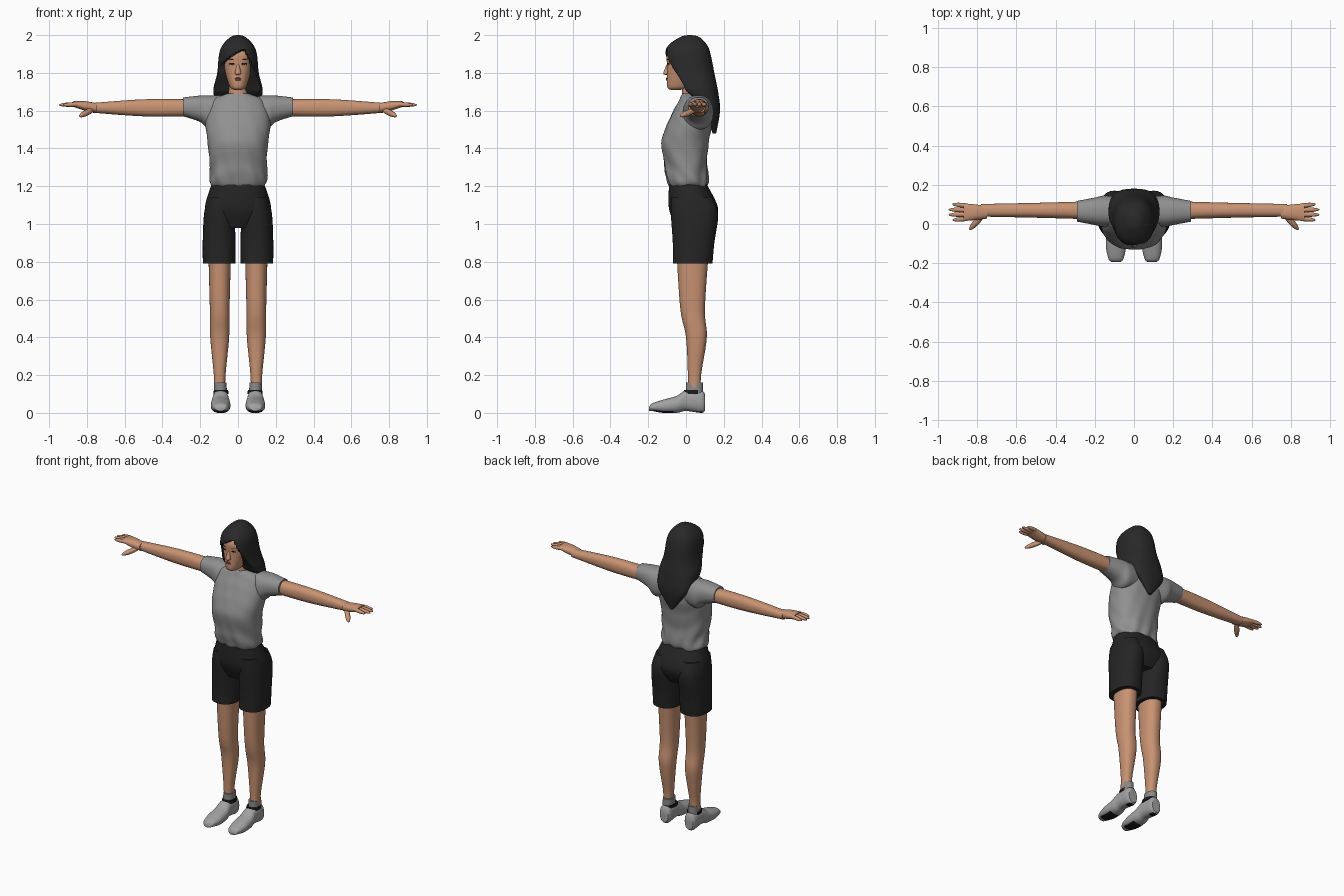
import bpy, bmesh
from math import sin, cos, pi, radians, copysign
from mathutils import Vector

cube = bpy.data.objects.get("Cube")
if cube:
    bpy.data.objects.remove(cube)


def material(name, red, green, blue):
    mat = bpy.data.materials.new(name)
    mat.use_nodes = True
    colour = (red, green, blue, 1)
    mat.diffuse_color = colour
    mat.node_tree.nodes["Principled BSDF"].inputs["Base Color"].default_value = colour
    return mat


def grey(name, value):
    return material(name, value, value, value)


SKIN = material("skin", .58, .29, .17)
LIPS = material("lips", .33, .1, .08)
HAIR = grey("black hair", .022)
SHIRT = grey("grey shirt", .28)
SHORTS = grey("black shorts", .018)
SHOE = grey("light grey shoe", .36)
SOCK = grey("grey sock", .25)
DARK = grey("dark trim", .01)
WHITE = grey("eye white", .5)


def finish(bm, name, mats, mirror):
    """Turn a bmesh into a smooth object, mirrored across x when asked."""
    mesh = bpy.data.meshes.new(name)
    bm.to_mesh(mesh)
    bm.free()
    for mat in mats:
        mesh.materials.append(mat)
    mesh.shade_smooth()
    mesh.set_sharp_from_angle(angle=radians(50))
    part = bpy.data.objects.new(name, mesh)
    bpy.context.collection.objects.link(part)
    if mirror:
        part.modifiers.new("mirror", 'MIRROR')
    return part


def blend(before, start, end, after, t):
    """Catmull-Rom step between two rings."""
    result = []
    for p, q, r, s in zip(before, start, end, after):
        leave, arrive = (r - p) / 2, (s - q) / 2
        ease = t * t * (3 - 2 * t)
        result.append(q + (r - q) * ease + t * (1 - t) * (leave * (1 - t) - arrive * t))
    return result


def rounded(angle_part):
    """Push a circle coordinate slightly outwards towards a square."""
    return copysign(abs(angle_part) ** .87, angle_part)


def loft(name, axis, centre, rings, mats, mirror=False, warp=None, paint=None, segments=64, steps=8):
    """Skin over rings: place on the axis, half width about the centre, low and high bound."""
    padded = [rings[0], *rings, rings[-1]]
    smooth = [blend(*padded[i:i + 4], k / steps) for i in range(len(rings) - 1) for k in range(steps)]
    smooth.append(rings[-1])
    bm = bmesh.new()
    loops = []
    for place, half, low, high in smooth:
        loop = []
        for k in range(segments):
            angle = 2 * pi * k / segments
            across = centre + half * rounded(cos(angle))
            along = (low + high) / 2 + (high - low) / 2 * rounded(sin(angle))
            spot = {'x': (place, across, along), 'y': (across, place, along), 'z': (across, along, place)}[axis]
            loop.append(bm.verts.new(warp(Vector(spot)) if warp else spot))
        loops.append(loop)
    for lower, upper in zip(loops, loops[1:]):
        for k in range(segments):
            bm.faces.new((lower[k - 1], lower[k], upper[k], upper[k - 1]))
    bm.faces.new(loops[0])
    bm.faces.new(loops[-1])
    bmesh.ops.recalc_face_normals(bm, faces=bm.faces)
    if paint:
        for face in bm.faces:
            face.material_index = paint(face)
    return finish(bm, name, mats, mirror)


def ellipsoid(name, spot, direction, size, mat, mirror=False):
    """Ball of the given half sizes whose last axis points along the direction."""
    bm = bmesh.new()
    bmesh.ops.create_uvsphere(bm, u_segments=16, v_segments=12, radius=1)
    turn = direction.to_track_quat('Z', 'Y')
    for vert in bm.verts:
        vert.co = spot + turn @ (vert.co * Vector(size))
    return finish(bm, name, [mat], mirror)


def finger(name, start, end, radius):
    start, end = Vector(start), Vector(end)
    reach = end - start
    ellipsoid(name, (start + end) / 2, reach, (radius, radius, reach.length / 2), SKIN, True)


def fade(start, end, value):
    """Smooth step from nought at start to one at end."""
    t = min(max((value - start) / (end - start), 0), 1)
    return t * t * (3 - 2 * t)


# Legs, socks and shoes
loft("legs", 'z', .097, [(.1, .03, .01, .08), (.2, .031, .01, .08), (.4, .05, 0, .11), (.55, .052, -.03, .1),
                         (.85, .06, -.05, .12)], [SKIN], True)
loft("socks", 'z', .093, [(.08, .036, 0, .09), (.16, .032, 0, .09)], [SOCK], True)
loft("shoe_collars", 'z', .09, [(.1, .04, -.02, .09), (.12, .038, -.01, .09)], [DARK], True)


def sole_patches(face):
    middle = face.calc_center_median()
    downwards = face.normal.z < -.8
    return int(downwards and (-.17 < middle.y < -.07 or middle.y > .05))


loft("shoes", 'y', .092, [(-.195, .02, .01, .03), (-.18, .037, .01, .05), (-.12, .051, 0, .07), (-.05, .05, 0, .09),
                          (0, .043, .01, .12), (.08, .04, 0, .12), (.1, .03, .01, .1)],
     [SHOE, DARK], True, paint=sole_patches)

# Shorts: hips and two legs
loft("shorts_hips", 'z', 0, [(.98, .13, -.05, .13), (1.08, .175, -.09, .17), (1.21, .14, -.09, .11)], [SHORTS])
loft("shorts_legs", 'z', .1, [(.79, .086, -.07, .14), (.9, .087, -.07, .15), (1.05, .08, -.08, .17),
                              (1.14, .06, -.08, .14)], [SHORTS], True)


# Shirt with soft folds gathered at the hem
def folds(vert):
    depth = .001 + .004 * fade(1.4, 1.2, vert.z)
    wave = sin(75 * vert.x + 22 * vert.z) + sin(60 * vert.y + 50 * vert.z)
    outwards = Vector((vert.x, vert.y, 0)).normalized()
    return vert + outwards * depth * wave


loft("shirt_body", 'z', 0, [(1.19, .13, -.08, .1), (1.22, .15, -.1, .12), (1.3, .15, -.11, .11),
                            (1.43, .16, -.13, .12), (1.55, .17, -.09, .14), (1.65, .14, -.04, .13),
                            (1.69, .06, -.02, .08)], [SHIRT], warp=folds)
loft("sleeves", 'x', .065, [(.07, .07, 1.52, 1.68), (.15, .08, 1.5, 1.68), (.2, .07, 1.54, 1.68),
                            (.29, .053, 1.57, 1.67)], [SHIRT], True)

# Arms, hands, fingers and thumbs
loft("arms", 'x', .07, [(.25, .045, 1.57, 1.66), (.5, .038, 1.57, 1.66), (.78, .032, 1.59, 1.64)], [SKIN], True)
loft("palms", 'x', .06, [(.75, .032, 1.59, 1.64), (.81, .04, 1.6, 1.65), (.87, .045, 1.62, 1.65)], [SKIN], True)
for i, label in enumerate(("index", "middle", "ring", "little")):
    tip = .95 - .01 * (i - 1.5) ** 2
    finger(label + "_fingers", (.82, .03 + .02 * i, 1.635), (tip, .02 + .027 * i, 1.63), .012)
finger("thumbs", (.76, .06, 1.61), (.84, -.03, 1.57), .016)

# Neck, head and nose
loft("neck", 'z', 0, [(1.64, .055, -.02, .08), (1.76, .045, -.02, .07)], [SKIN])
head = loft("head", 'z', 0, [(1.71, .02, -.08, -.03), (1.73, .045, -.1, .03), (1.83, .074, -.1, .09),
                             (1.9, .075, -.1, .1), (1.96, .04, -.06, .06)], [SKIN])
loft("nose", 'z', 0, [(1.79, .008, -.11, -.08), (1.8, .016, -.12, -.08), (1.85, .005, -.1, -.08)], [SKIN])


# Facial features laid on the head surface
def feature(name, x, z, size, mat):
    hit, spot, normal, index = head.ray_cast(Vector((x, -1, z)), Vector((0, 1, 0)))
    ellipsoid(name, spot, normal, size, mat, x > 0)


bpy.context.view_layer.update()
feature("lashes", .033, 1.847, (.016, .006, .002), DARK)
feature("eyes", .033, 1.845, (.013, .004, .003), WHITE)
feature("irises", .032, 1.845, (.005, .004, .004), DARK)
feature("brows", .035, 1.87, (.017, .003, .002), HAIR)
feature("upper_lip", 0, 1.771, (.02, .004, .004), LIPS)
feature("lower_lip", 0, 1.764, (.016, .005, .005), LIPS)


# Long hair: swept fringe above, face opening below, tapering to a point behind
def part_hair(vert):
    fringe = min(1.9 + .65 * vert.x, 1.98 - 2 * vert.x)
    opening = -.06 + .06 * fade(1.84, 1.69, vert.z) + .06 * fade(1.71, 1.65, vert.z)
    opening += .02 * fade(.02, -.02, vert.x)
    if vert.y < opening:
        vert.y += (opening - vert.y) * fade(fringe + .01, fringe - .01, vert.z)
    return vert


loft("hair", 'z', 0, [(1.48, .01, .14, .16), (1.6, .1, .1, .18), (1.7, .13, -.04, .17), (1.8, .11, -.1, .15),
                      (1.9, .1, -.11, .13), (1.95, .08, -.09, .11), (1.99, .04, -.03, .07), (2, .01, .01, .03)],
     [HAIR], warp=part_hair)
